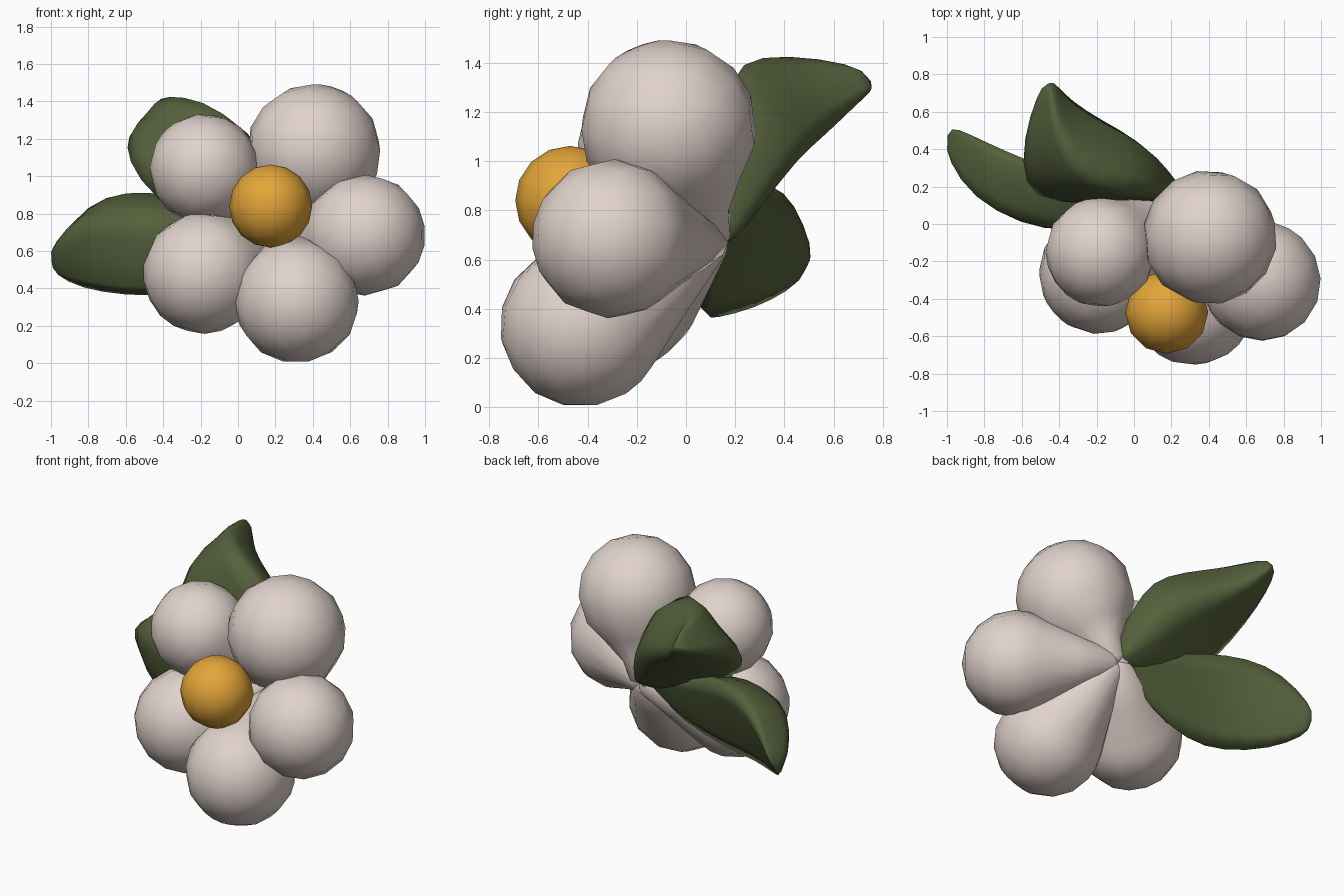
import bpy, bmesh, math
from mathutils import Vector

if "Cube" in bpy.data.objects:
    bpy.data.objects.remove(bpy.data.objects["Cube"])


def material(name, rgb):
    m = bpy.data.materials.new(name)
    m.diffuse_color = (*rgb, 1)
    m.use_nodes = True
    m.node_tree.nodes["Principled BSDF"].inputs["Base Color"].default_value = m.diffuse_color
    return m


CREAM = material("cream petal", (0.75, 0.65, 0.60))
YELLOW = material("golden yellow", (0.77, 0.375, 0.04))
GREEN = material("leaf green", (0.092, 0.119, 0.045))


def finish(name, bm, mat, angle=180):
    bmesh.ops.recalc_face_normals(bm, faces=bm.faces[:])
    me = bpy.data.meshes.new(name)
    bm.to_mesh(me)
    bm.free()
    me.materials.append(mat)
    ob = bpy.data.objects.new(name, me)
    bpy.context.collection.objects.link(ob)
    bpy.ops.object.select_all(action='DESELECT')
    ob.select_set(True)
    bpy.context.view_layer.objects.active = ob
    bpy.ops.object.shade_smooth_by_angle(angle=math.radians(angle))
    return ob


def skin(rings, start, end):
    """Join rings of points into a closed tube with pointed ends."""
    bm = bmesh.new()
    loops = [[bm.verts.new(p) for p in ring] for ring in rings]
    n = len(loops[0])
    for a, b in zip(loops, loops[1:]):
        for i in range(n):
            bm.faces.new((a[i], a[(i + 1) % n], b[(i + 1) % n], b[i]))
    for loop, tip in ((loops[0], start), (loops[-1], end)):
        v = bm.verts.new(tip)
        for i in range(n):
            bm.faces.new((loop[i], loop[(i + 1) % n], v))
    return bm


BASE = Vector((0.24, 0.11, 0.67))


# Petals: bulbs tapering through a narrow neck to the shared base
def petal(name, centre, r, contact=-35, neck=0.85, sides=14):
    centre = Vector(centre)
    axis = centre - BASE
    d = axis.length
    axis.normalize()
    u = axis.orthogonal().normalized()
    v = axis.cross(u)
    low = math.radians(contact)
    h1, r1 = d + r * math.sin(low), r * math.cos(low)
    profile = [(0.0, 0.075), (0.5 * h1, neck * (0.075 + r1) / 2)]
    for deg in (contact, contact / 2, 0, 22, 44, 66):
        a = math.radians(deg)
        profile.append((d + r * math.sin(a), r * math.cos(a)))
    rings = []
    for h, rad in profile:
        rings.append([BASE + axis * h + (u * math.cos(t) + v * math.sin(t)) * rad * 1.01
                      for t in (2 * math.pi * i / sides for i in range(sides))])
    finish(name, skin(rings, BASE - axis * 0.03, centre + axis * r), CREAM)


petal("petal_upper_right", (0.405, -0.07, 1.135), 0.357, -55, 0.8)
petal("petal_upper_left", (-0.18, -0.15, 1.04), 0.292, -40)
petal("petal_lower_left", (-0.185, -0.265, 0.48), 0.322, -28, 1.0)
petal("petal_bottom", (0.315, -0.425, 0.33), 0.33, -28, 0.98)
petal("petal_right", (0.68, -0.305, 0.685), 0.32, -30, 0.98)

# Flower centre
bm = bmesh.new()
bmesh.ops.create_uvsphere(bm, u_segments=12, v_segments=8, radius=0.222)
bmesh.ops.translate(bm, verts=bm.verts[:], vec=(0.175, -0.472, 0.84))
finish("flower_centre", bm, YELLOW)


# Leaves: three edge lines with bulging or hollow sides between them
def leaf(name, sections, bulges, start, tip):
    rings = []
    for sec in sections:
        pts = [Vector(p) for p in sec]
        mid = sum(pts, Vector()) / 3
        ring = []
        for i in range(3):
            a, b = pts[i], pts[(i + 1) % 3]
            half = (a + b) / 2
            ring.append(mid + (a - mid) * 1.3)
            ring.append(half + (half - mid) * bulges[i])
        rings.append(ring)
    ob = finish(name, skin(rings, start, tip), GREEN)
    mod = ob.modifiers.new("rounding", 'SUBSURF')
    mod.levels = mod.render_levels = 1


leaf("upper_leaf", [
    ((0.12, 0.12, 0.65), (0.25, 0.11, 0.84), (0.24, 0.21, 0.70)),
    ((-0.16, 0.12, 0.71), (0.13, 0.15, 1.07), (0.17, 0.30, 0.80)),
    ((-0.46, 0.10, 0.86), (0.03, 0.17, 1.27), (0.02, 0.46, 1.01)),
    ((-0.61, 0.19, 1.09), (-0.19, 0.20, 1.42), (-0.17, 0.56, 1.09)),
    ((-0.60, 0.46, 1.22), (-0.39, 0.40, 1.44), (-0.33, 0.66, 1.19)),
    ((-0.52, 0.69, 1.28), (-0.44, 0.67, 1.40), (-0.41, 0.74, 1.27)),
], (0.0, 0.3, 0.2), (0.24, 0.13, 0.66), (-0.46, 0.79, 1.33))

leaf("lower_leaf", [
    ((0.14, 0.12, 0.62), (0.14, 0.06, 0.70), (0.16, 0.18, 0.72)),
    ((-0.05, 0.10, 0.46), (-0.06, 0.00, 0.72), (-0.02, 0.20, 0.79)),
    ((-0.35, 0.08, 0.35), (-0.35, -0.05, 0.78), (-0.35, 0.27, 0.90)),
    ((-0.60, 0.12, 0.35), (-0.61, 0.00, 0.80), (-0.60, 0.36, 0.92)),
    ((-0.84, 0.28, 0.39), (-0.86, 0.13, 0.77), (-0.80, 0.45, 0.84)),
    ((-0.98, 0.42, 0.47), (-1.00, 0.34, 0.62), (-0.95, 0.52, 0.65)),
], (0.3, 0.1, 0.0), (0.24, 0.13, 0.67), (-1.01, 0.51, 0.55))
